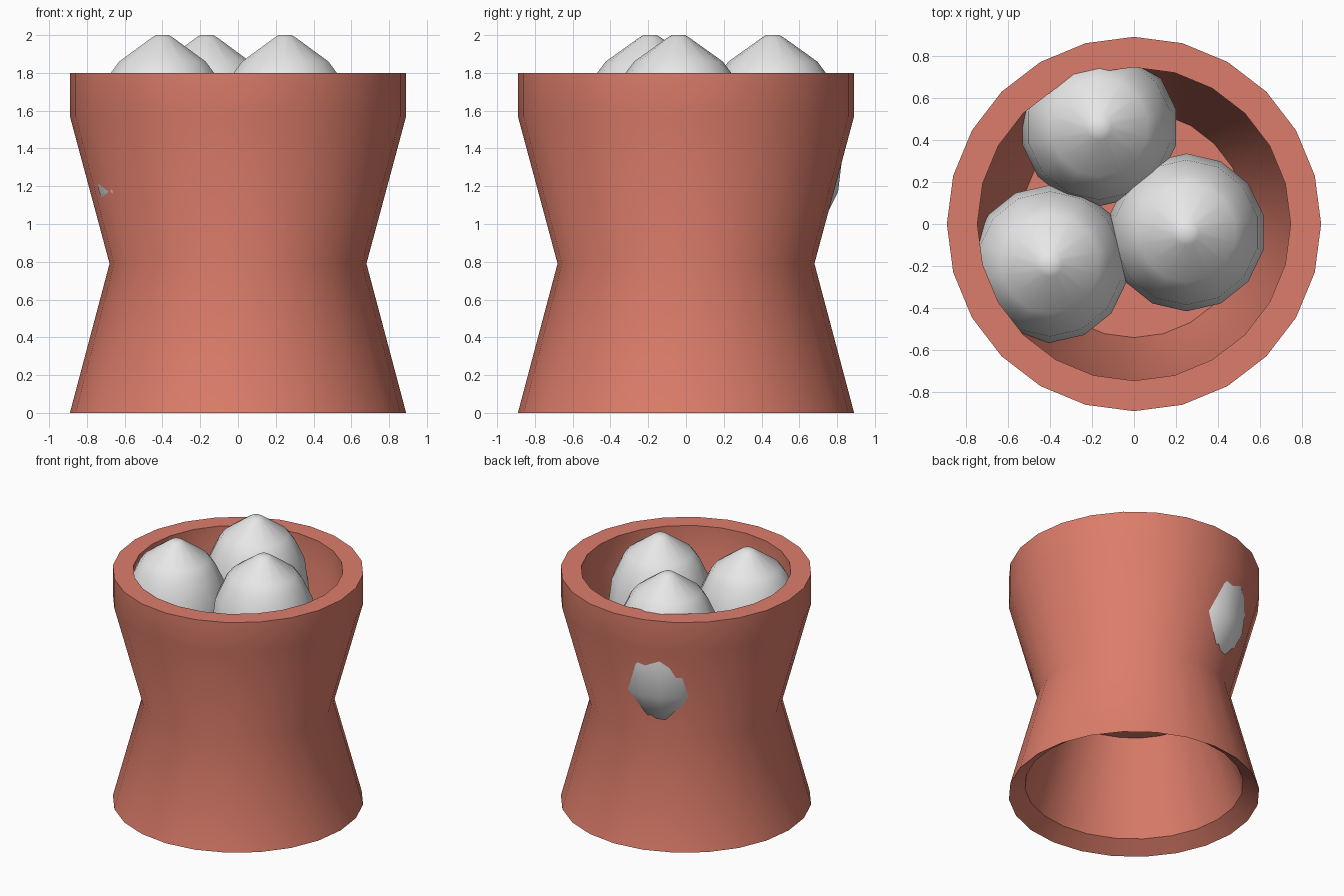
import bpy
import bmesh
from math import cos, sin, pi, radians

cube = bpy.data.objects.get("Cube")
if cube:
    bpy.data.objects.remove(cube, do_unlink=True)


def make_material(name, rgb):
    mat = bpy.data.materials.new(name)
    mat.use_nodes = True
    mat.diffuse_color = (*rgb, 1)
    bsdf = mat.node_tree.nodes["Principled BSDF"]
    bsdf.inputs["Base Color"].default_value = (*rgb, 1)
    bsdf.inputs["Roughness"].default_value = 0.7
    return mat


def lathe(name, profile, sides, mat, location=(0, 0, 0), turn=0.0, smooth=35):
    """Revolve (radius, height) points around z; zero radius becomes a pole."""
    bm = bmesh.new()
    rings = []
    for r, z in profile:
        if r == 0:
            rings.append([bm.verts.new((0, 0, z))] * sides)
        else:
            angles = [turn + 2 * pi * i / sides for i in range(sides)]
            rings.append([bm.verts.new((r * cos(a), r * sin(a), z)) for a in angles])
    for low, high in zip(rings, rings[1:]):
        for i in range(sides):
            j = (i + 1) % sides
            corners = dict.fromkeys((low[i], low[j], high[j], high[i]))
            if len(corners) > 2:
                bm.faces.new(list(corners))
    bmesh.ops.recalc_face_normals(bm, faces=bm.faces)
    mesh = bpy.data.meshes.new(name)
    bm.to_mesh(mesh)
    bm.free()
    mesh.materials.append(mat)
    obj = bpy.data.objects.new(name, mesh)
    obj.location = location
    bpy.context.collection.objects.link(obj)
    bpy.ops.object.select_all(action="DESELECT")
    obj.select_set(True)
    bpy.context.view_layer.objects.active = obj
    bpy.ops.object.shade_smooth_by_angle(angle=radians(smooth))
    return obj


clay = make_material("terracotta", (0.72, 0.205, 0.145))
shell = make_material("egg_white", (0.8, 0.8, 0.8))

# Hourglass cup: underside of floor, hollow foot, outer wall, rim, bowl, floor
cup_profile = [
    (0, 0.77), (0.54, 0.77), (0.775, 0.08), (0.89, 0),
    (0.68, 0.79), (0.89, 1.57), (0.89, 1.8),
    (0.745, 1.8), (0.745, 1.57), (0.54, 0.8), (0, 0.8),
]
lathe("hourglass_cup", cup_profile, 24, clay)

# Three eggs with pointed tops, resting in the bowl
egg_profile = [
    (0, 0.85), (0.24, 0.96), (0.345, 1.17), (0.375, 1.42),
    (0.345, 1.66), (0.28, 1.8), (0.235, 1.86), (0.06, 1.985), (0.035, 2.0), (0, 2.0),
]
for label, x, y in (("right", -0.4, -0.19), ("left", 0.25, -0.04), ("back", -0.165, 0.46)):
    lathe(f"egg_{label}", egg_profile, 14, shell, (x, y, 0), pi / 2, 60)
